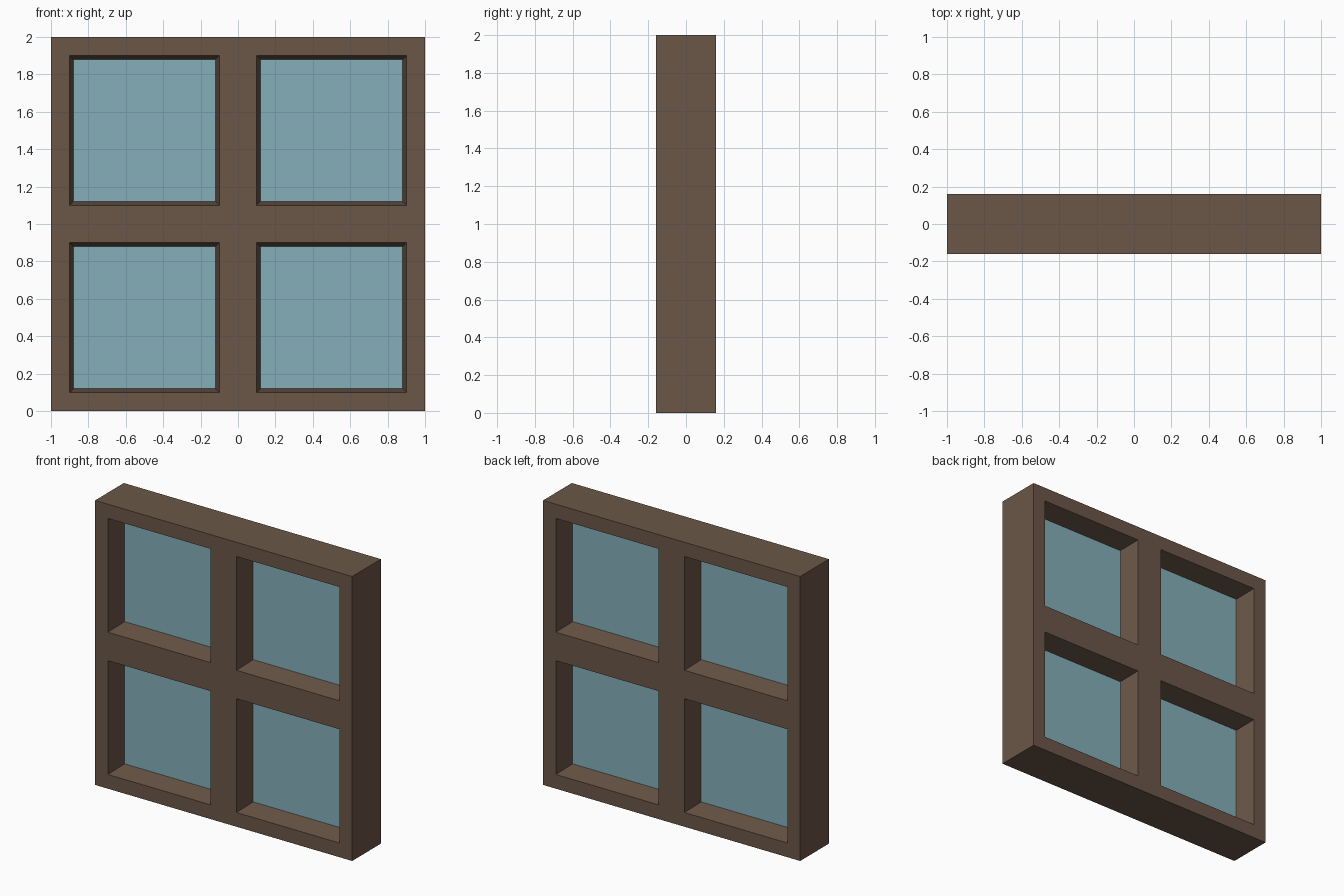
import bpy, bmesh

if "Cube" in bpy.data.objects:
    bpy.data.objects.remove(bpy.data.objects["Cube"])

HALF = 0.16      # half depth of the frame
TAPER = 0.02     # how far each opening narrows toward the glass
XS = [-1, -0.9, -0.1, 0.1, 0.9, 1]
ZS = [x + 1 for x in XS]


def material(name, rgb):
    m = bpy.data.materials.new(name)
    m.diffuse_color = (*rgb, 1)
    m.use_nodes = True
    m.node_tree.nodes["Principled BSDF"].inputs["Base Color"].default_value = m.diffuse_color
    return m


def make_object(name, bm, mat):
    mesh = bpy.data.meshes.new(name)
    bm.to_mesh(mesh)
    bm.free()
    mesh.materials.append(mat)
    ob = bpy.data.objects.new(name, mesh)
    bpy.context.collection.objects.link(ob)
    return ob


wood = material("brown_wood", (0.147, 0.095, 0.064))
glass = material("blue_glass", (0.23, 0.43, 0.49))

# Front half of the frame: a grid of faces with four tapered openings
bm = bmesh.new()
grid = [[bm.verts.new((x, -HALF, z)) for z in ZS] for x in XS]
for i in range(5):
    for j in range(5):
        ring = [grid[i][j], grid[i + 1][j], grid[i + 1][j + 1], grid[i][j + 1]]
        if i not in (1, 3) or j not in (1, 3):
            bm.faces.new(ring)
            continue
        # sloping reveal back to the glass
        cx, cz = (XS[i] + XS[i + 1]) / 2, (ZS[j] + ZS[j + 1]) / 2
        k = 1 - TAPER / 0.4
        inner = [bm.verts.new((cx + (v.co.x - cx) * k, 0, cz + (v.co.z - cz) * k)) for v in ring]
        for a in range(4):
            b = (a + 1) % 4
            bm.faces.new((ring[a], ring[b], inner[b], inner[a]))

# Outer sides of the frame
rim = [e for e in bm.edges if e.is_boundary and all(v.co.y < -0.01 for v in e.verts)]
new = bmesh.ops.extrude_edge_only(bm, edges=rim)["geom"]
for v in new:
    if isinstance(v, bmesh.types.BMVert):
        v.co.y = 0
bmesh.ops.recalc_face_normals(bm, faces=bm.faces)
if next(f for f in bm.faces if abs(f.normal.y) > 0.99).normal.y > 0:
    bmesh.ops.reverse_faces(bm, faces=bm.faces)
frame = make_object("window_frame", bm, wood)

# Back half mirrors the front
mirror = frame.modifiers.new("back_half", "MIRROR")
mirror.use_axis = (False, True, False)

# Four thin panes in the middle of the depth
for cx in (-0.5, 0.5):
    for cz in (0.5, 1.5):
        bm = bmesh.new()
        bmesh.ops.create_cube(bm, size=1)
        for v in bm.verts:
            v.co = (cx + v.co.x * 0.762, v.co.y * 0.004, cz + v.co.z * 0.762)
        side = "left" if cx < 0 else "right"
        make_object(f"{'lower' if cz < 1 else 'upper'}_{side}_pane", bm, glass)
